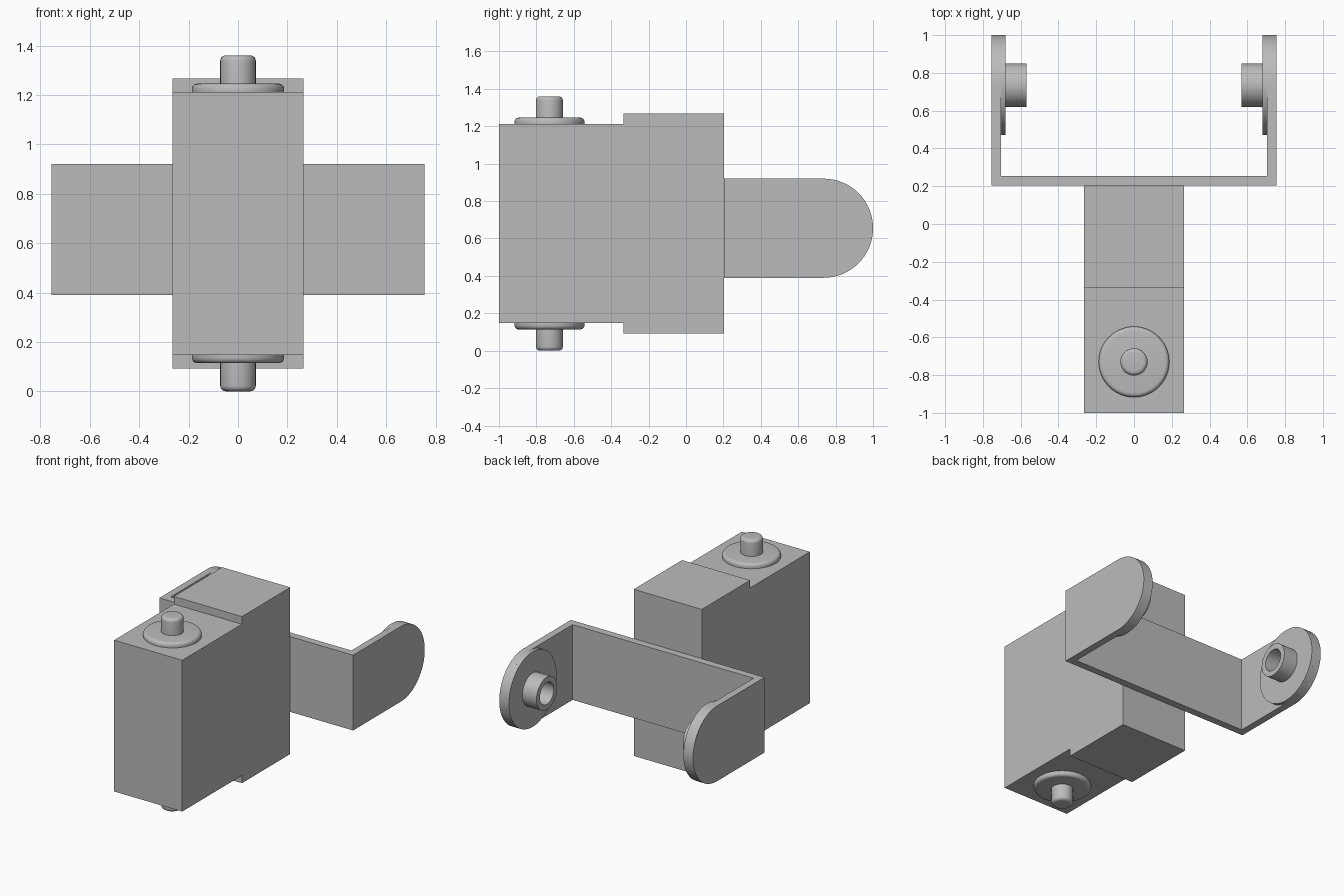
import bpy, bmesh, math
from mathutils import Matrix, Vector

cube = bpy.data.objects.get("Cube")
if cube:
    bpy.data.objects.remove(cube, do_unlink=True)

grey = bpy.data.materials.new("plain grey")
grey.use_nodes = True
grey.diffuse_color = (0.5, 0.5, 0.5, 1)
grey.node_tree.nodes["Principled BSDF"].inputs["Base Color"].default_value = (0.5, 0.5, 0.5, 1)


def finish(name, bm):
    bmesh.ops.remove_doubles(bm, verts=bm.verts, dist=0.0001)
    bmesh.ops.recalc_face_normals(bm, faces=bm.faces)
    mesh = bpy.data.meshes.new(name)
    bm.to_mesh(mesh)
    bm.free()
    mesh.materials.append(grey)
    obj = bpy.data.objects.new(name, mesh)
    bpy.context.collection.objects.link(obj)
    bpy.ops.object.select_all(action='DESELECT')
    obj.select_set(True)
    bpy.context.view_layer.objects.active = obj
    bpy.ops.object.shade_smooth_by_angle(angle=math.radians(30))
    return obj


def prism(points, direction):
    """Closed outline pushed along a direction."""
    bm = bmesh.new()
    face = bm.faces.new([bm.verts.new(p) for p in points])
    made = bmesh.ops.extrude_face_region(bm, geom=[face], use_keep_orig=True)["geom"]
    moved = [v for v in made if isinstance(v, bmesh.types.BMVert)]
    bmesh.ops.translate(bm, verts=moved, vec=direction)
    return bm


def lathe(name, profile, matrix):
    """Profile of (radius, height) turned about local z."""
    bm = bmesh.new()
    verts = [bm.verts.new((r, 0, h)) for r, h in profile]
    edges = [bm.edges.new(pair) for pair in zip(verts, verts[1:])]
    bmesh.ops.spin(bm, geom=verts + edges, axis=(0, 0, 1), cent=(0, 0, 0),
                   angle=math.tau, steps=64)
    bm.transform(matrix)
    return finish(name, bm)


def round_corner(radius, height, fillet, steps=5):
    turns = [math.pi / 2 * i / steps for i in range(steps + 1)]
    return [(radius - fillet + fillet * math.cos(a),
             height - fillet + fillet * math.sin(a)) for a in turns]


# Stepped body, outlined from the side
MID = 0.68
half = [(-1, 0.533), (-0.335, 0.533), (-0.335, 0.587), (0.203, 0.587)]
outline = [(y, MID + h) for y, h in half] + [(y, MID - h) for y, h in reversed(half)]
finish("body", prism([(-0.265, y, z) for y, z in outline], Vector((0.53, 0, 0))))

# U-shaped bracket with rounded arm ends
R, ARM_Z = 0.265, 0.655
arm = [(0.755, 0.203), (0.755, 1), (0.705, 1), (0.705, 0.255)]
u_shape = arm + [(-x, y) for x, y in reversed(arm)]
bm = prism([(x, y, ARM_Z - R) for x, y in u_shape], Vector((0, 0, 2 * R)))
tips = [e for e in bm.edges if all(v.co.y > 0.99 for v in e.verts)
        and abs(e.verts[0].co.z - e.verts[1].co.z) < 0.01]
bmesh.ops.bevel(bm, geom=tips, offset=R - 0.0005, offset_type='OFFSET', segments=16,
                profile=0.5, affect='EDGES', clamp_overlap=False)
finish("bracket", bm)

# Round pads with hollow bosses on the inside of the arms
boss = [(R, 0), (R, 0.025), (0.115, 0.025), (0.115, 0.135),
        (0.077, 0.135), (0.077, 0.01), (0, 0.01)]
for side, label in ((1, "left"), (-1, "right")):
    place = (Matrix.Translation((side * 0.705, 1 - R, ARM_Z))
             @ Matrix.Rotation(-side * math.pi / 2, 4, 'Y'))
    lathe(label + "_boss", boss, place)

# Flanged pivot pins above and below the body
flange = [(0.187, 0)] + round_corner(0.187, 0.033, 0.022) + [(0, 0.033)]
pin = [(0.072, 0.02)] + round_corner(0.072, 0.147, 0.022) + [(0, 0.147)]
for side, label in ((1, "top"), (-1, "bottom")):
    place = (Matrix.Translation((0, -0.73, MID + side * 0.533))
             @ Matrix.Diagonal((1, 1, side, 1)))
    lathe(label + "_flange", flange, place)
    lathe(label + "_pin", pin, place)
